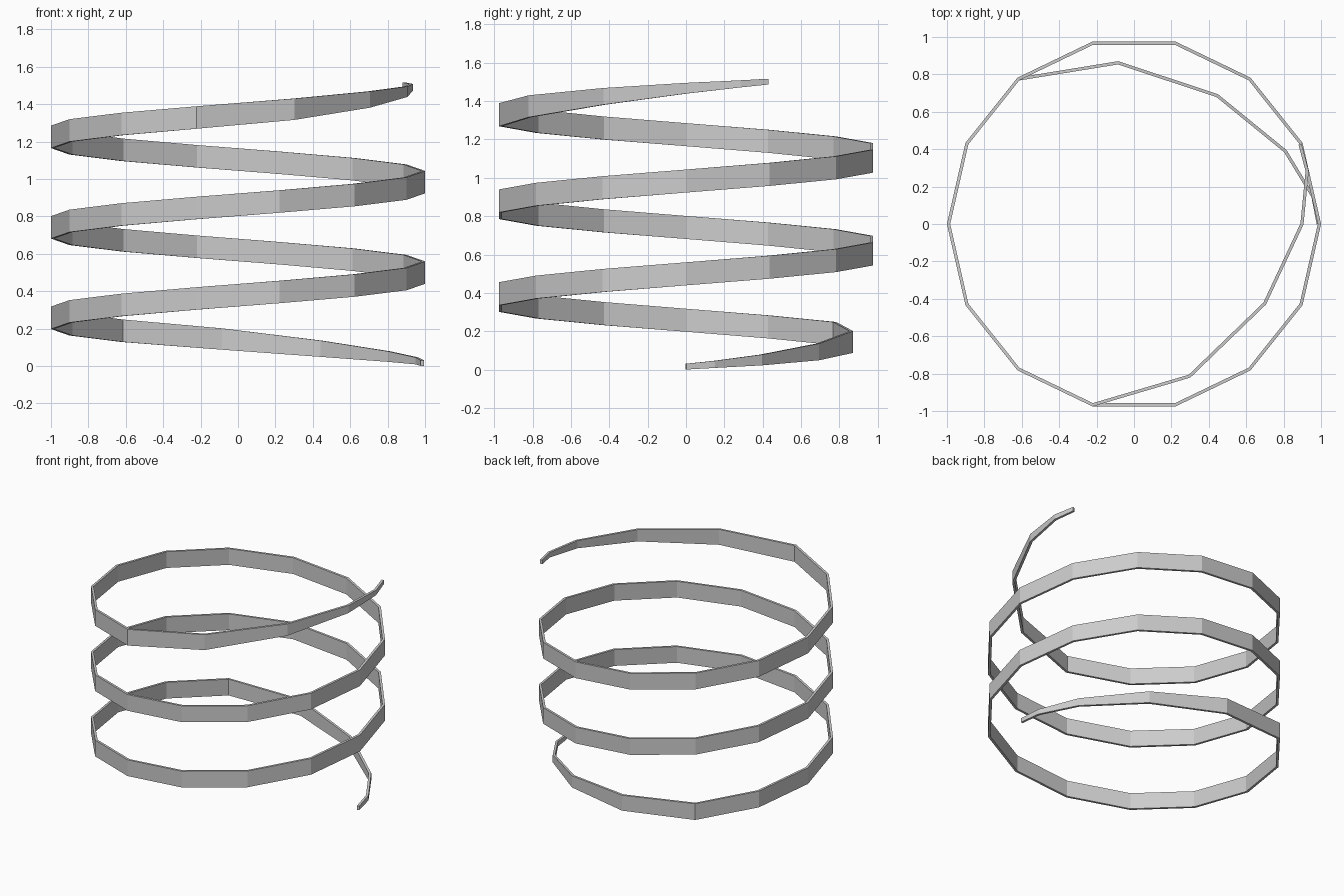
import bpy
import bmesh
import math
from mathutils import Vector

if "Cube" in bpy.data.objects:
    bpy.data.objects.remove(bpy.data.objects["Cube"])

STEP = 2 * math.pi / 14      # 14 sides per turn
LAST = 43                    # three turns plus one step
RISE = 0.03455               # climb per step
HALF = 0.0085                # half of the strip thickness
RADIUS = 0.9915

# Tapered, inward-bent tip: (steps from the end, radius, strip height)
TIP = [(0, 0.985, 0.03), (0.34, 0.968, 0.037), (1.0, 0.898, 0.056),
       (2.22, 0.818, 0.087), (3.72, 0.866, 0.114)]

stations = list(TIP)
stations += [(i, RADIUS, 0.12) for i in range(5, LAST - 4)]
stations += [(LAST - s, r, h) for s, r, h in reversed(TIP)]

# Centre line seen from above
path = [Vector((r * math.cos(s * STEP), r * math.sin(s * STEP)))
        for s, r, h in stations]


def side_offset(i):
    """Mitred sideways offset at a path point."""
    normals = []
    for a, b in ((i - 1, i), (i, i + 1)):
        if a >= 0 and b < len(path):
            d = (path[b] - path[a]).normalized()
            normals.append(Vector((d.y, -d.x)))
    n = sum(normals, Vector((0, 0))).normalized()
    return n * HALF / n.dot(normals[0])


# Spiral strip: a rectangle swept along the path
bm = bmesh.new()
rings = []
for i, (s, r, h) in enumerate(stations):
    off = side_offset(i)
    z = 0.016 + RISE * s
    ring = []
    for side, up in ((1, -1), (1, 1), (-1, 1), (-1, -1)):
        p = path[i] + off * side
        ring.append(bm.verts.new((p.x, p.y, z + up * h / 2)))
    rings.append(ring)

for a, b in zip(rings, rings[1:]):
    for k in range(4):
        n = (k + 1) % 4
        bm.faces.new((a[k], b[k], b[n], a[n]))
bm.faces.new(rings[0])
bm.faces.new(rings[-1][::-1])
bmesh.ops.recalc_face_normals(bm, faces=bm.faces)

mesh = bpy.data.meshes.new("spiral_strip")
bm.to_mesh(mesh)
bm.free()
obj = bpy.data.objects.new("spiral_strip", mesh)
bpy.context.collection.objects.link(obj)
